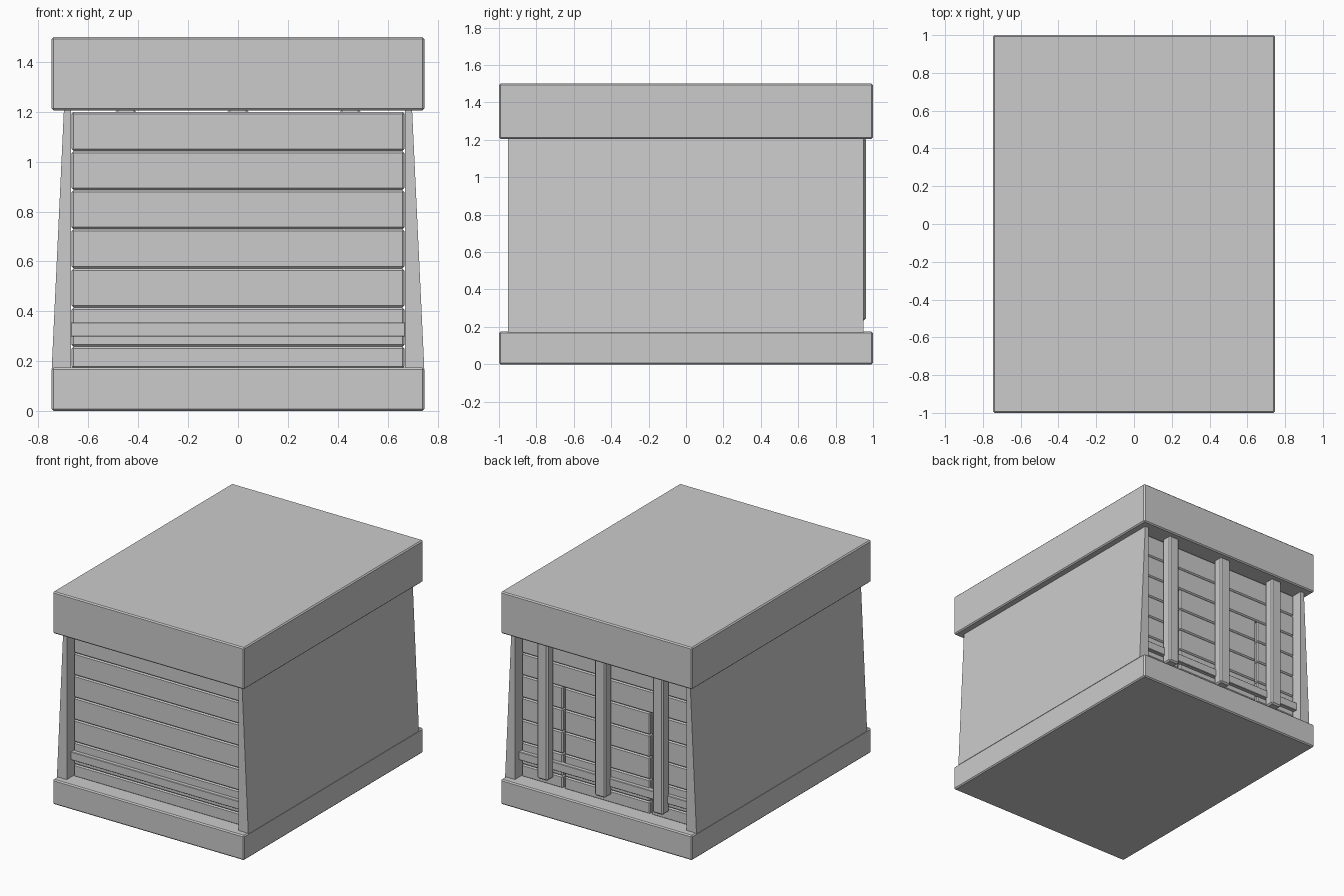
import bpy, bmesh

if "Cube" in bpy.data.objects:
    bpy.data.objects.remove(bpy.data.objects["Cube"])


def finish(name, bm, bevel):
    bmesh.ops.recalc_face_normals(bm, faces=bm.faces)
    mesh = bpy.data.meshes.new(name)
    bm.to_mesh(mesh)
    bm.free()
    ob = bpy.data.objects.new(name, mesh)
    bpy.context.collection.objects.link(ob)
    if bevel:
        mod = ob.modifiers.new("edge_bevel", 'BEVEL')
        mod.width = bevel
        mod.segments = 1
    return ob


def box(name, x, y, z, bevel=0.008):
    bm = bmesh.new()
    bmesh.ops.create_cube(bm, size=1)
    for v in bm.verts:
        for i, (lo, hi) in enumerate((x, y, z)):
            v.co[i] = lo if v.co[i] < 0 else hi
    return finish(name, bm, bevel)


def side_wall(name, s):
    # Tapered profile in XZ, extruded along the crate
    profile = [(0.67, 0.17), (0.747, 0.17), (0.698, 1.21), (0.67, 1.21)]
    bm = bmesh.new()
    face = bm.faces.new([bm.verts.new((s * x, -0.952, z)) for x, z in profile])
    new = bmesh.ops.extrude_face_region(bm, geom=[face])["geom"]
    bmesh.ops.translate(bm, vec=(0, 1.902, 0),
                        verts=[g for g in new if isinstance(g, bmesh.types.BMVert)])
    return finish(name, bm, 0)


# Base and lid slabs
box("base", (-0.747, 0.747), (-1, 1), (0, 0.175))
box("lid", (-0.747, 0.747), (-1, 1), (1.205, 1.5))

# Tapered side walls
side_wall("right_wall", 1)
side_wall("left_wall", -1)

# Plank rows; the lower back rows are split to form a hatch
PITCH = 0.157
HATCH = 0.34
GAP = 0.006
for i in range(7):
    top = 1.2 - i * PITCH
    z = (max(top - PITCH, 0.17), top)
    box(f"front_plank_{i}", (-0.667, 0.667), (-0.88, -0.84), z)
    if i < 2:
        box(f"back_plank_{i}", (-0.667, 0.667), (0.84, 0.88), z)
    else:
        box(f"back_plank_left_{i}", (-0.667, -HATCH - GAP), (0.84, 0.88), z)
        box(f"hatch_plank_{i}", (-HATCH + GAP, HATCH - GAP), (0.84, 0.88), z)
        box(f"back_plank_right_{i}", (HATCH + GAP, 0.667), (0.84, 0.88), z)

# Horizontal rails across the planks
box("front_rail", (-0.67, 0.67), (-0.908, -0.87), (0.298, 0.356), 0.003)
box("back_rail", (-0.67, 0.67), (0.87, 0.908), (0.298, 0.356), 0.003)

# Back bars hanging from the lid
for i, x in enumerate((-0.45, 0, 0.45)):
    box(f"back_bar_{i}", (x - 0.042, x + 0.042), (0.888, 0.962), (0.235, 1.21), 0.01)
